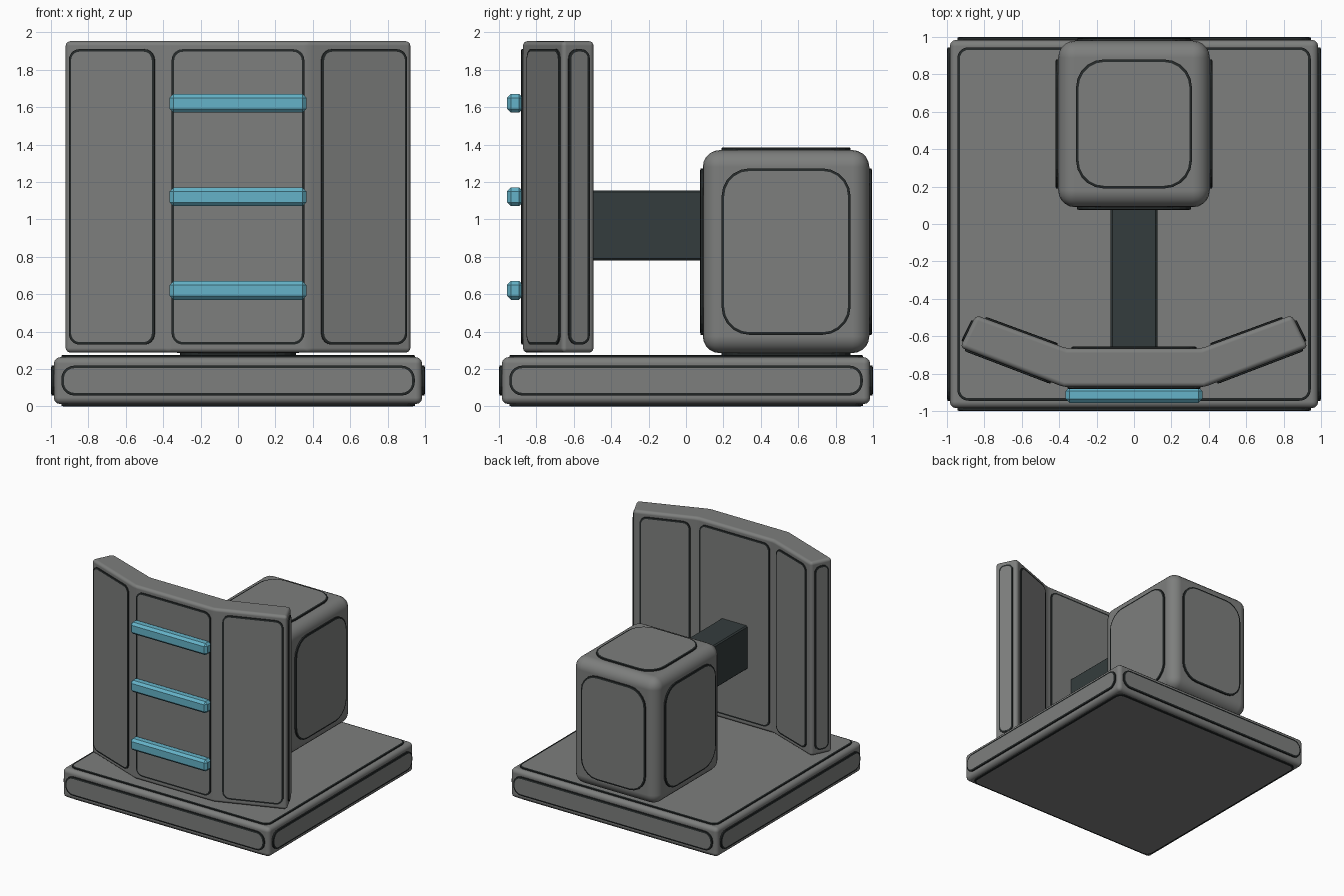
import bpy, bmesh, math
from mathutils import Vector, Matrix

if "Cube" in bpy.data.objects:
    bpy.data.objects.remove(bpy.data.objects["Cube"])


def material(name, rgb):
    m = bpy.data.materials.new(name)
    m.diffuse_color = (*rgb, 1)
    m.use_nodes = True
    m.node_tree.nodes["Principled BSDF"].inputs["Base Color"].default_value = m.diffuse_color
    return m


GREY = material("grey", (0.205, 0.21, 0.205))
RIM = material("rim_black", (0.018, 0.022, 0.022))
DARK = material("dark_slate", (0.034, 0.046, 0.047))
BLUE = material("light_blue", (0.13, 0.45, 0.58))


def finish(name, bm, mats, bevel=0, segments=3):
    bmesh.ops.recalc_face_normals(bm, faces=bm.faces)
    me = bpy.data.meshes.new(name)
    bm.to_mesh(me)
    bm.free()
    ob = bpy.data.objects.new(name, me)
    bpy.context.collection.objects.link(ob)
    for m in mats:
        me.materials.append(m)
    if bevel:
        mod = ob.modifiers.new("bevel", 'BEVEL')
        mod.width, mod.segments = bevel, segments
        mod.limit_method, mod.angle_limit = 'ANGLE', math.radians(15)
        if segments > 1:
            me.polygons.foreach_set("use_smooth", [True] * len(me.polygons))
            mod.harden_normals = True
    return ob


def box(name, lo, hi, mat, bevel=0, segments=3):
    lo, hi = Vector(lo), Vector(hi)
    bm = bmesh.new()
    size = Matrix.Diagonal((*(hi - lo), 1))
    bmesh.ops.create_cube(bm, size=1, matrix=Matrix.Translation((lo + hi) / 2) @ size)
    return finish(name, bm, [mat], bevel, segments)


def panel(name, centre, normal, w, h, r, rise=0.012, rim=0.014):
    """Raised plate with rounded corners, a dark sloping rim and a grey face."""
    n = Vector(normal).normalized()
    u = Vector((1, 0, 0)) if abs(n.z) > 0.9 else Vector((0, 0, 1)).cross(n)
    v = n.cross(u)
    bm = bmesh.new()

    def ring(inset, lift):
        pts = []
        for k, (sx, sy) in enumerate(((1, 1), (-1, 1), (-1, -1), (1, -1))):
            for i in range(6):
                a = math.radians(90 * k + 18 * i)
                x = sx * (w / 2 - r) + (r - inset) * math.cos(a)
                y = sy * (h / 2 - r) + (r - inset) * math.sin(a)
                pts.append(bm.verts.new(Vector(centre) + u * x + v * y + n * lift))
        return pts

    loops = [ring(0, -0.01), ring(0, rise * 0.8), ring(rim, rise)]
    for a, b in zip(loops, loops[1:]):
        for i in range(len(a)):
            j = (i + 1) % len(a)
            bm.faces.new((a[i], a[j], b[j], b[i])).material_index = 1
    bm.faces.new(loops[-1])
    bm.faces.new(loops[0][::-1])
    return finish(name, bm, [GREY, RIM])


# Base slab with a panel on each face
box("base", (-0.985, -0.985, 0.012), (0.985, 0.985, 0.263), GREY, 0.035)
panel("base_top_panel", (0, 0, 0.263), (0, 0, 1), 1.89, 1.89, 0.06)
panel("base_bottom_panel", (0, 0, 0.012), (0, 0, -1), 1.89, 1.89, 0.06)
for label, d in (("front", (0, -1, 0)), ("back", (0, 1, 0)),
                 ("left", (-1, 0, 0)), ("right", (1, 0, 0))):
    panel(f"base_{label}_panel", Vector(d) * 0.985 + Vector((0, 0, 0.138)), d,
          1.89, 0.16, 0.07, 0.015)

# Rounded block at the back with a panel on each face
lo, hi = Vector((-0.405, 0.09, 0.285)), Vector((0.405, 0.98, 1.37))
mid, half = (lo + hi) / 2, (hi - lo) / 2
box("rear_block", lo, hi, GREY, 0.09, 5)
for label, d, w, h in (("front", (0, -1, 0), 0.61, 0.89), ("back", (0, 1, 0), 0.61, 0.89),
                       ("left", (-1, 0, 0), 0.69, 0.89), ("right", (1, 0, 0), 0.69, 0.89),
                       ("top", (0, 0, 1), 0.62, 0.69), ("bottom", (0, 0, -1), 0.62, 0.69)):
    d = Vector(d)
    c = mid + Vector([d[i] * half[i] for i in range(3)])
    panel(f"block_{label}_panel", c, d, w, h, 0.15, 0.015)

# Arm joining block and shield
box("arm", (-0.125, -0.70, 0.78), (0.125, 0.14, 1.155), DARK, 0.01, 1)

# Shield wall: bent outline extruded upwards
Z0, Z1 = 0.287, 1.953
side = [(0.375, -0.872), (0.93, -0.66), (0.845, -0.487), (0.36, -0.665)]
outline = side + [(-x, y) for x, y in reversed(side)]
bm = bmesh.new()
face = bm.faces.new([bm.verts.new((x, y, Z0)) for x, y in outline])
top = bmesh.ops.extrude_face_region(bm, geom=[face])
bmesh.ops.translate(bm, vec=(0, 0, Z1 - Z0),
                    verts=[v for v in top["geom"] if isinstance(v, bmesh.types.BMVert)])
finish("shield", bm, [GREY], 0.025)

# Shield panels: centre, wings and end caps
ZM, H = 1.12, 1.58
panel("shield_front_panel", (0, -0.872, ZM), (0, -1, 0), 0.71, H, 0.06, 0.01)
panel("shield_back_panel", (0, -0.665, ZM), (0, 1, 0), 0.67, H, 0.06, 0.01)
for s, label in ((-1, "left"), (1, "right")):
    for part, a, b, w in (("wing_front", side[0], side[1], 0.49),
                          ("wing_back", side[2], side[3], 0.41),
                          ("end", side[1], side[2], 0.125)):
        a, b = Vector((*a, ZM)), Vector((*b, ZM))
        e = b - a
        n = Vector((e.y * s, -e.x, 0))
        c = (a + b) / 2
        if part == "wing_front":
            c += e.normalized() * 0.022
        panel(f"{label}_{part}_panel", (c.x * s, c.y, ZM), n, w, H,
              0.05 if part == "end" else 0.06, 0.01)

# Light bars across the front
for i, z in enumerate((0.62, 1.12, 1.62)):
    box(f"light_bar_{i + 1}", (-0.365, -0.956, z - 0.05), (0.365, -0.872, z + 0.05),
        BLUE, 0.02, 1)
